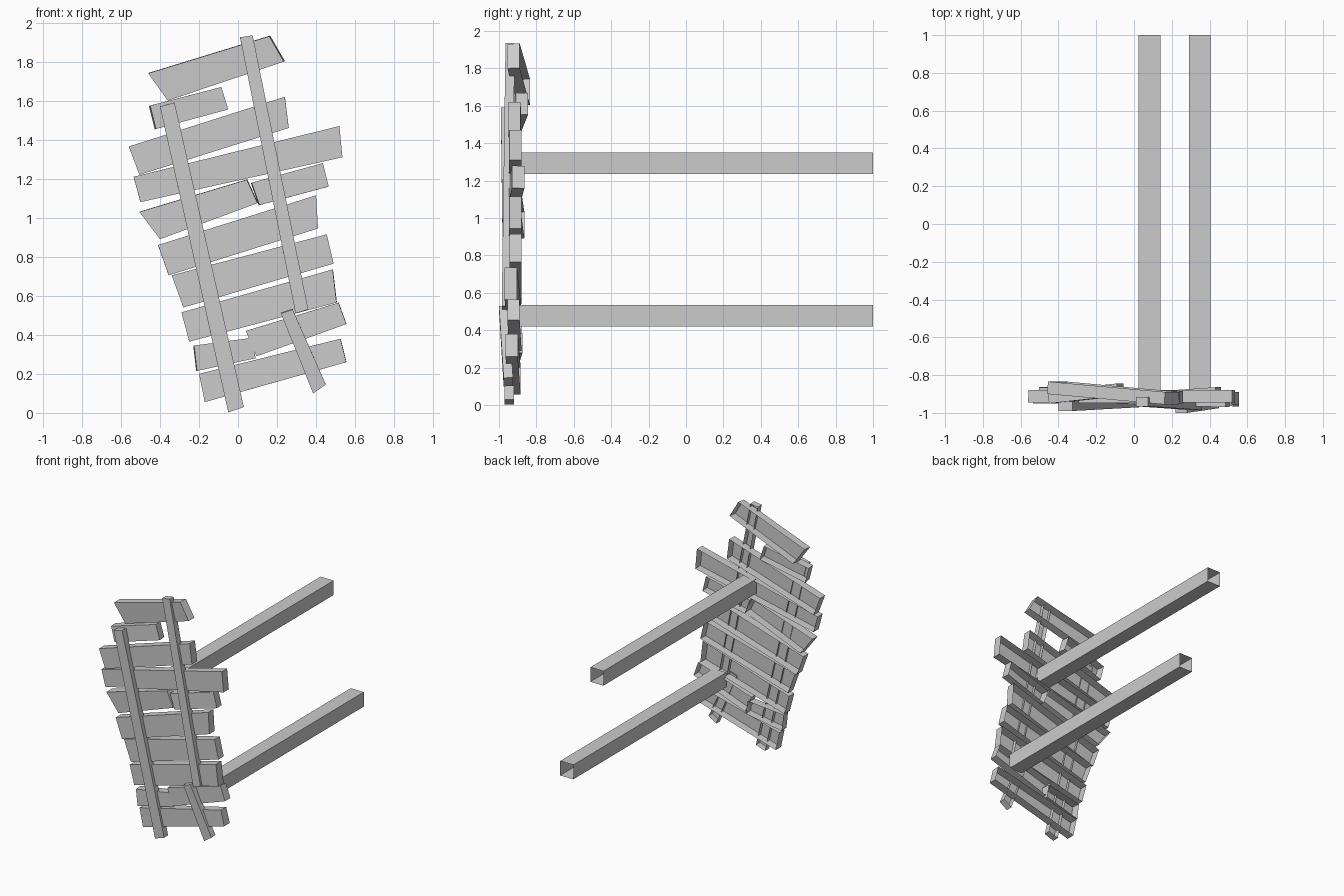
import bpy
from mathutils import Vector


def mesh_object(name, verts, faces):
    me = bpy.data.meshes.new(name)
    me.from_pydata(verts, [], faces)
    me.update()
    ob = bpy.data.objects.new(name, me)
    bpy.context.collection.objects.link(ob)
    return ob


def board(name, outline, ys, thick):
    """Board with an open back: outline is 4 (x, z) front corners running
    clockwise, ys the front depth at the start and finish of the board."""
    depth = (ys[0], ys[1], ys[1], ys[0])
    front = [Vector((x, y, z)) for (x, z), y in zip(outline, depth)]
    n = (front[1] - front[0]).cross(front[3] - front[0]).normalized()
    back = [v + n * thick for v in front]
    faces = [(0, 3, 2, 1)]
    faces += [(i, (i + 1) % 4, (i + 1) % 4 + 4, i + 4) for i in range(4)]
    return mesh_object(name, front + back, faces)


# Crooked cross planks, top to bottom: TL, TR, BR, BL
planks = [
    ([(-.46, 1.74), (.16, 1.93), (.235, 1.80), (-.36, 1.60)], (-.90, -.955)),
    ([(-.45, 1.575), (-.085, 1.67), (-.05, 1.555), (-.42, 1.455)], (-.95, -.91)),
    ([(-.56, 1.365), (.24, 1.62), (.26, 1.46), (-.505, 1.22)], (-.945, -.95)),
    ([(-.535, 1.21), (.52, 1.47), (.535, 1.31), (-.50, 1.08)], (-.95, -.945)),
    ([(-.505, 1.03), (.045, 1.195), (.10, 1.075), (-.40, .89)], (-.93, -.955)),
    ([(.07, 1.18), (.435, 1.28), (.465, 1.16), (.11, 1.065)], (-.955, -.93)),
    ([(-.41, .86), (.40, 1.115), (.41, .945), (-.355, .705)], (-.95, -.945)),
    ([(-.34, .705), (.455, .915), (.49, .765), (-.28, .54)], (-.945, -.945)),
    ([(-.29, .515), (.485, .735), (.505, .565), (-.25, .365)], (-.945, -.97)),
    ([(.04, .42), (.515, .565), (.555, .455), (.095, .29)], (-.945, -.955)),
    ([(-.225, .345), (.075, .385), (.09, .28), (-.21, .215)], (-.96, -.94)),
    ([(-.20, .20), (.525, .38), (.555, .26), (-.17, .055)], (-.95, -.965)),
]
for i, (outline, ys) in enumerate(planks):
    board(f"plank_{i + 1}", outline, ys, 0.066)

# Long thin battens across the front: top right, bottom right, bottom left, top left
board("left_batten", [(-.325, 1.59), (.03, .03), (-.05, .003), (-.40, 1.57)], (-.99, -.97), 0.05)
board("right_batten", [(.075, 1.935), (.36, .53), (.295, .51), (.01, 1.925)], (-.965, -.985), 0.05)
board("broken_batten", [(.28, .53), (.45, .145), (.385, .10), (.22, .51)], (-1.0, -.975), 0.05)


# Open square support beams running to the back
def beam(name, x0, x1, z0, z1, y0):
    ring = [(x0, z0), (x1, z0), (x1, z1), (x0, z1)]
    verts = [(x, y, z) for y in (y0, 1.0) for x, z in ring]
    mesh_object(name, verts, [(i, (i + 1) % 4, (i + 1) % 4 + 4, i + 4) for i in range(4)])


beam("upper_beam", .025, .14, 1.235, 1.35, -.92)
beam("lower_beam", .29, .405, .42, .535, -.92)
